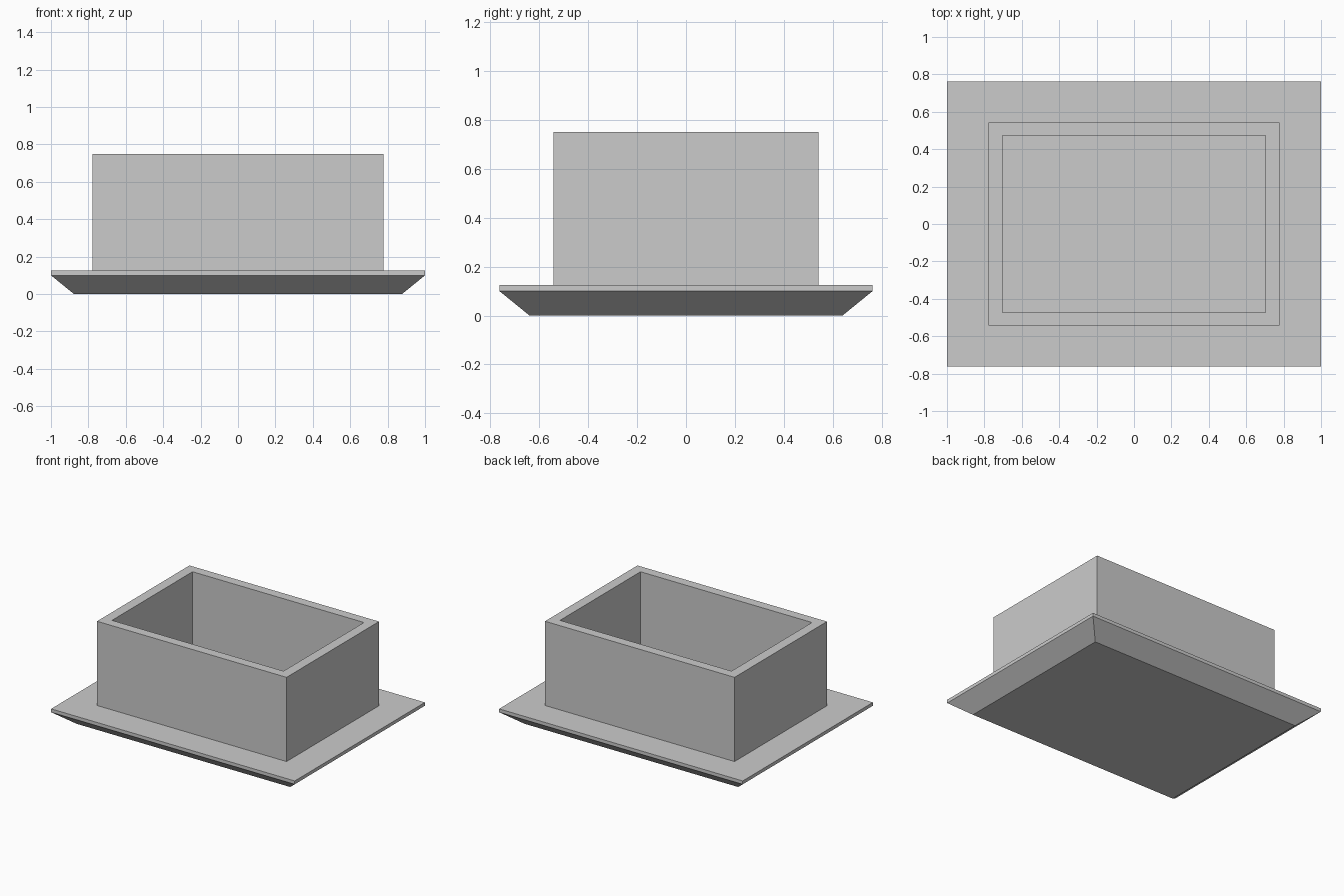
import bpy
import bmesh

cube = bpy.data.objects.get("Cube")
if cube:
    bpy.data.objects.remove(cube, do_unlink=True)

# One plain grey for everything
grey = bpy.data.materials.new("plain_grey")
grey.use_nodes = True
colour = (0.6, 0.6, 0.6, 1.0)
grey.diffuse_color = colour
grey.node_tree.nodes["Principled BSDF"].inputs["Base Color"].default_value = colour


def stack_rectangles(name, levels, closed_loop=False):
    """Join rectangles (half width, half depth, height) into a flat-sided solid."""
    bm = bmesh.new()
    rings = [[bm.verts.new((sx * w, sy * d, z))
              for sx, sy in ((-1, -1), (1, -1), (1, 1), (-1, 1))]
             for w, d, z in levels]
    pairs = list(zip(rings, rings[1:]))
    if closed_loop:
        pairs.append((rings[-1], rings[0]))
    else:
        bm.faces.new(rings[0][::-1])
        bm.faces.new(rings[-1])
    for low, high in pairs:
        for i in range(4):
            j = (i + 1) % 4
            bm.faces.new((low[i], low[j], high[j], high[i]))
    bmesh.ops.recalc_face_normals(bm, faces=bm.faces)
    mesh = bpy.data.meshes.new(name)
    bm.to_mesh(mesh)
    bm.free()
    mesh.materials.append(grey)
    obj = bpy.data.objects.new(name, mesh)
    bpy.context.collection.objects.link(obj)
    return obj


# Base plate: bevelled underside with a thin upright rim
PLATE_TOP = 0.125
stack_rectangles("base_plate", [
    (0.877, 0.64, 0.0),
    (1.0, 0.763, 0.1),
    (1.0, 0.763, PLATE_TOP),
])

# Open-topped box wall, sunk slightly into the plate
WALL_TOP, SINK = 0.75, 0.01
OUTER, INNER = (0.778, 0.542), (0.704, 0.472)
stack_rectangles("box_wall", [
    (*OUTER, PLATE_TOP - SINK),
    (*OUTER, WALL_TOP),
    (*INNER, WALL_TOP),
    (*INNER, PLATE_TOP - SINK),
], closed_loop=True)
